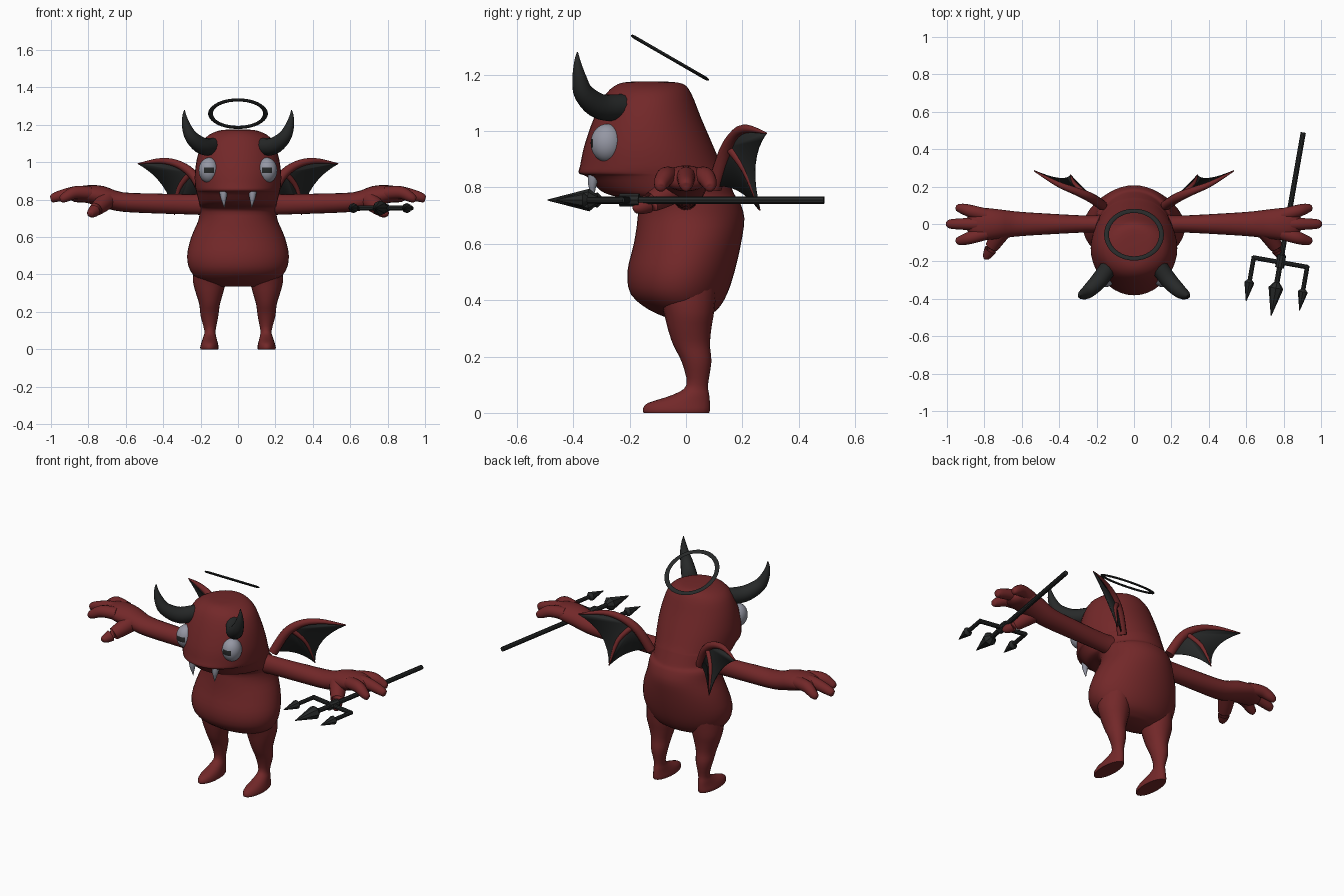
import bpy, bmesh, math
from mathutils import Vector, Matrix

cube = bpy.data.objects.get("Cube")
if cube:
    bpy.data.objects.remove(cube, do_unlink=True)


def material(name, rgb):
    m = bpy.data.materials.new(name)
    m.use_nodes = True
    m.diffuse_color = (*rgb, 1)
    m.node_tree.nodes["Principled BSDF"].inputs["Base Color"].default_value = (*rgb, 1)
    return m


RED = material("dark red skin", (0.17, 0.021, 0.022))
BLACK = material("charcoal", (0.02, 0.022, 0.022))
GREY = material("pale grey", (0.3, 0.31, 0.37))


def finish(name, bm, mats, angle=50):
    bmesh.ops.recalc_face_normals(bm, faces=bm.faces)
    me = bpy.data.meshes.new(name)
    bm.to_mesh(me)
    bm.free()
    ob = bpy.data.objects.new(name, me)
    bpy.context.collection.objects.link(ob)
    for m in mats:
        me.materials.append(m)
    bpy.ops.object.select_all(action='DESELECT')
    ob.select_set(True)
    bpy.context.view_layer.objects.active = ob
    bpy.ops.object.shade_smooth_by_angle(angle=math.radians(angle))
    return ob


def smooth_path(pts, n):
    """Catmull-Rom interpolation of tuples of any size."""
    p = [Vector(q) for q in pts]
    out = []
    for i in range(len(p) - 1):
        a, b, c, d = p[max(i - 1, 0)], p[i], p[i + 1], p[min(i + 2, len(p) - 1)]
        for k in range(n):
            t = k / n
            out.append(b + (c - a) * (t / 2) + (a * 2 - b * 5 + c * 4 - d) * (t * t / 2)
                       + (b * 3 - a - c * 3 + d) * (t ** 3 / 2))
    return out + [p[-1]]


def skin(name, rings, mat, angle=50):
    bm = bmesh.new()
    loops = [[bm.verts.new(co) for co in r] for r in rings]
    n = len(loops[0])
    for a, b in zip(loops, loops[1:]):
        for i in range(n):
            bm.faces.new((a[i], a[(i + 1) % n], b[(i + 1) % n], b[i]))
    bm.faces.new(loops[0])
    bm.faces.new(loops[-1])
    return finish(name, bm, [mat], angle)


def circle(n):
    return [(math.cos(2 * math.pi * i / n), math.sin(2 * math.pi * i / n)) for i in range(n)]


def upright(name, rows, mat, x=0, side=1, segs=32):
    """Stack of ellipses; row = height, front y, back y, inner x, outer x."""
    rings = []
    for z, f, b, x0, x1 in smooth_path(rows, 3):
        rings.append([(side * ((x0 + x1) / 2 + c * (x1 - x0) / 2), (f + b) / 2 + s * (b - f) / 2, z)
                      for c, s in circle(segs)])
    return skin(name, rings, mat)


def tube(name, pts, mat, side=1, segs=14, steps=4, flat=1, angle=50):
    """Round tube through points x, y, z, radius."""
    path = smooth_path(pts, steps)
    rings = []
    for i, p in enumerate(path):
        t = (path[min(i + 1, len(path) - 1)] - path[max(i - 1, 0)]).to_3d().normalized()
        ref = Vector((0, 1, 0)) if abs(t.y) < 0.8 else Vector((0, 0, 1))
        if "horn" in name:
            ref = Vector((1, 1, 0)).normalized()
        u = t.cross(ref).normalized()
        v = t.cross(u)
        rings.append([(side * q.x, q.y, q.z) for q in
                      (p.to_3d() + (u * c * flat + v * s) * p[3] for c, s in circle(segs))])
    return skin(name, rings, mat, angle)


# Body and head in one skin
profile = [
    (1.175, -.19, -.07, .05), (1.167, -.24, -.01, .11), (1.13, -.285, .02, .175),
    (1.05, -.325, .052, .212), (.95, -.36, .095, .23), (.88, -.375, .125, .23),
    (.85, -.38, .14, .225), (.838, -.352, .145, .222), (.79, -.305, .165, .21),
    (.77, -.26, .175, .205), (.75, -.175, .19, .205), (.69, -.172, .207, .212),
    (.6, -.185, .195, .25), (.5, -.208, .172, .272), (.42, -.195, .145, .255),
    (.365, -.13, .11, .2), (.335, -.06, .06, .11)]
upright("body", [(z, f, b, -w, w) for z, f, b, w in profile], RED, segs=40)

# Halo ring, tipped up at the front
rows = [[Matrix.Translation((0, -.057, 1.26)) @ Matrix.Rotation(math.radians(-30), 4, 'X')
         @ Vector(((.147 + .013 * c) * a, (.147 + .013 * c) * b, .006 * s))
         for c, s in circle(8)] for a, b in circle(40)]
bm = bmesh.new()
ring = [[bm.verts.new(co) for co in r] for r in rows]
for i in range(len(ring)):
    a, b = ring[i - 1], ring[i]
    for j in range(8):
        bm.faces.new((a[j - 1], a[j], b[j], b[j - 1]))
finish("halo", bm, [BLACK])

for side, label in ((1, "left"), (-1, "right")):
    # Leg with foot
    upright(label + "_leg", [
        (.45, -.11, .11, .06, .24), (.36, -.08, .1, .066, .24), (.3, -.065, .09, .08, .225),
        (.24, -.045, .085, .097, .207), (.18, -.015, .09, .105, .2), (.1, .002, .078, .12, .18),
        (.065, -.045, .082, .116, .186), (.035, -.135, .085, .108, .196),
        (.012, -.153, .085, .104, .202), (0, -.15, .082, .106, .2)], RED, side=side, segs=20)

    # Arm with palm
    rings = [[(side * x, y + ry * c, z + rz * s) for c, s in circle(20)]
             for x, y, z, ry, rz in smooth_path([
                 (.17, 0, .775, .05, .058), (.25, 0, .775, .045, .054), (.45, 0, .78, .055, .053),
                 (.62, 0, .788, .066, .052), (.72, 0, .815, .078, .058), (.81, 0, .83, .085, .047),
                 (.87, 0, .825, .065, .038), (.9, 0, .822, .02, .02)], 3)]
    skin(label + "_arm", rings, RED)

    # Fingers and thumb
    for i, y in enumerate((.085, 0, -.09)):
        reach = .95 if y else 1
        tube(f"{label}_finger_{i + 1}", [
            (.79, y * .55, .835, .036), (.87, y * .8, .838, .034), (reach - .03, y * .97, .815, .027),
            (reach - .006, y, .8, .018), (reach, y, .797, .006)], RED, side)
    tube(label + "_thumb", [
        (.7, -.03, .8, .05), (.74, -.09, .765, .042), (.775, -.15, .735, .03),
        (.79, -.18, .725, .018), (.792, -.188, .722, .006)], RED, side)

    # Horn
    tube(label + "_horn", [
        (.12, -.21, 1.085, .047), (.185, -.3, 1.085, .046), (.245, -.36, 1.13, .037),
        (.275, -.378, 1.19, .025), (.286, -.385, 1.245, .012), (.286, -.385, 1.28, .002)],
        BLACK, side)

    # Eye with a dark bar pupil cut from its own faces
    bm = bmesh.new()
    bmesh.ops.create_uvsphere(bm, u_segments=36, v_segments=28, radius=1)
    for f in bm.faces:
        c = f.calc_center_median()
        f.material_index = int(c.y < 0 and abs(c.z) < .2 and abs(c.x) < .55)
    bm.transform(Matrix.Translation((side * .155, -.28, .957)) @ Matrix.Diagonal((.055, .058, .068, 1)))
    finish(label + "_eye", bm, [GREY, BLACK])

    # Fang
    tube(label + "_fang", [(.077, -.325, .85, .024), (.077, -.332, .81, .016), (.073, -.33, .757, .001)],
         GREY, side, segs=10)

    # Wing: bones and a thin scalloped membrane
    arm = [(.17, .1, .8, .028), (.23, .14, .92, .026), (.31, .175, .985, .021),
           (.41, .215, 1.008, .015), (.535, .285, .992, .003)]
    rib = [(.25, .15, .945, .016), (.315, .21, .86, .013), (.34, .262, .718, .003)]
    tube(label + "_wing_bone", arm, RED, side, segs=10)
    tube(label + "_wing_rib", rib, RED, side, segs=10)
    top = [p.to_3d() for p in smooth_path(arm, 4)]
    tip, spike, root, hub = top[-1], Vector(rib[-1][:3]), top[0], Vector(rib[0][:3])
    scallops = [(tip, Vector((.37, .215, .9)), spike), (spike, Vector((.27, .185, .82)), root)]
    edge = []
    for a, m, b in scallops:
        edge += [a * (1 - t) ** 2 + m * 2 * t * (1 - t) + b * t * t for t in (k / 8 for k in range(8))]
    outline = top[:-1] + edge
    bm = bmesh.new()
    vs = [bm.verts.new((side * p.x, p.y, p.z)) for p in outline]
    centre = bm.verts.new((side * hub.x, hub.y, hub.z))
    for i in range(len(vs)):
        bm.faces.new((vs[i - 1], vs[i], centre))
    membrane = finish(label + "_wing_membrane", bm, [BLACK])
    mod = membrane.modifiers.new("thickness", 'SOLIDIFY')
    mod.thickness = .006
    mod.offset = 0

# Trident, laid out along its shaft and across it
origin = Vector((.783, -.205, .755))
ahead = Vector((-.173, -.985, 0))
across = Vector((.985, -.173, 0))


def rod(name, a, b, r0, r1, segs=10):
    pts = [(*(origin + ahead * u + across * v), r) for (u, v), r in ((a, r0), (b, r1))]
    tube(name, pts, BLACK, segs=segs, steps=1, angle=35)


rod("trident_shaft", (-.705, 0), (.16, 0), .014, .014)
rod("trident_collar", (-.04, 0), (.03, 0), .024, .024)
rod("trident_crossbar", (0, -.15), (0, .15), .013, .013)
rod("trident_middle_neck", (.11, 0), (.14, 0), .016, .04, 8)
rod("trident_middle_point", (.14, 0), (.29, 0), .04, .002, 8)
for v, label in ((.145, "left"), (-.145, "right")):
    rod(f"trident_{label}_prong", (-.008, v), (.14, v), .012, .012)
    rod(f"trident_{label}_neck", (.12, v), (.135, v), .012, .027, 8)
    rod(f"trident_{label}_point", (.135, v), (.235, v), .027, .002, 8)
